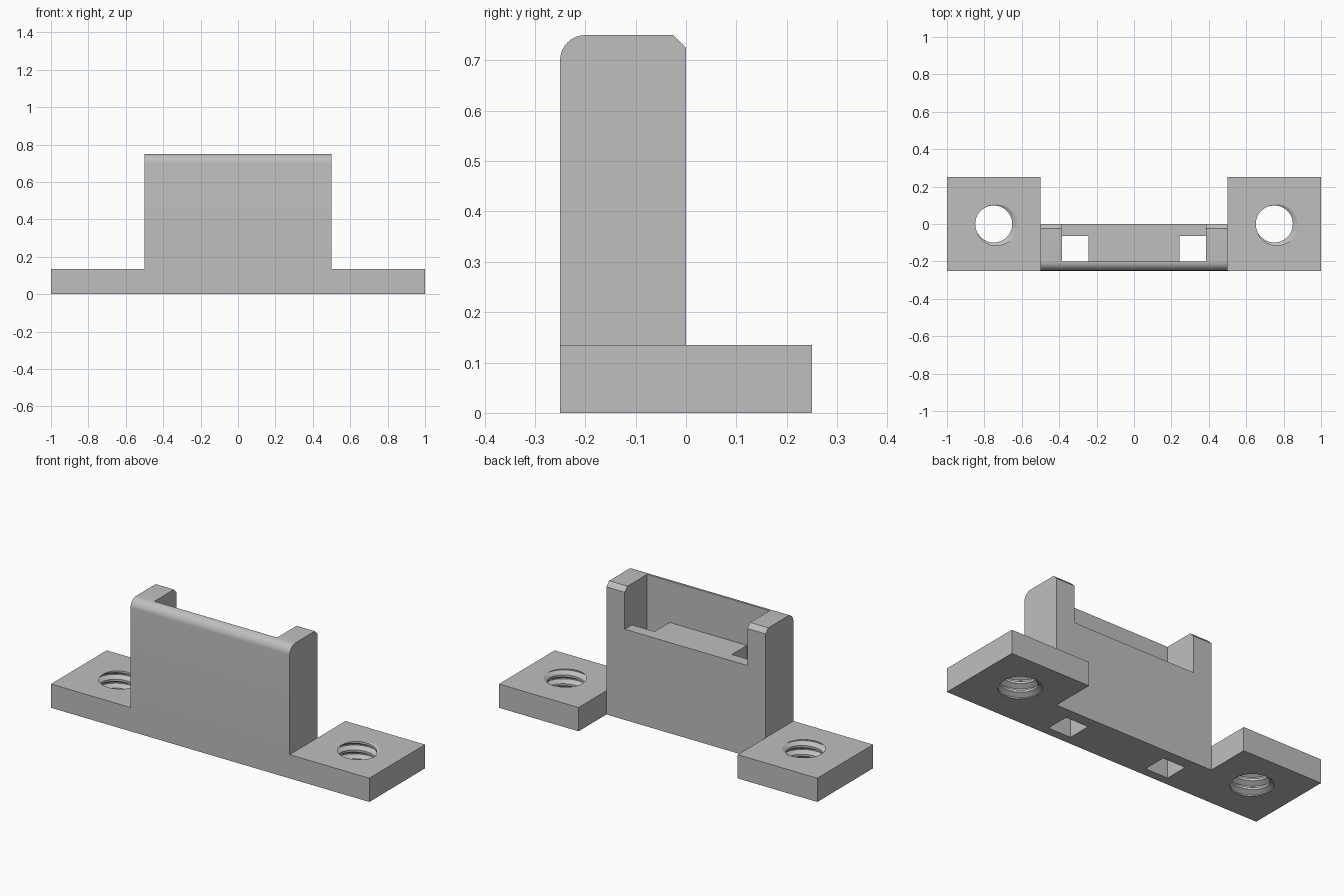
import bpy, bmesh
from math import sin, cos, pi, radians
from mathutils import Vector

if "Cube" in bpy.data.objects:
    bpy.data.objects.remove(bpy.data.objects["Cube"], do_unlink=True)

grey = bpy.data.materials.new("light grey")
grey.use_nodes = True
colour = (0.52, 0.52, 0.52, 1)
grey.diffuse_color = colour
grey.node_tree.nodes["Principled BSDF"].inputs["Base Color"].default_value = colour

TAB_H, WALL_H, FRONT = 0.135, 0.75, -0.25


def make(name, bm):
    bmesh.ops.recalc_face_normals(bm, faces=bm.faces)
    mesh = bpy.data.meshes.new(name)
    bm.to_mesh(mesh)
    bm.free()
    mesh.materials.append(grey)
    obj = bpy.data.objects.new(name, mesh)
    bpy.context.collection.objects.link(obj)
    return obj


def box(name, lo, hi):
    bm = bmesh.new()
    bmesh.ops.create_cube(bm, size=1)
    lo, hi = Vector(lo), Vector(hi)
    bmesh.ops.scale(bm, vec=hi - lo, verts=bm.verts)
    bmesh.ops.translate(bm, vec=(lo + hi) / 2, verts=bm.verts)
    return make(name, bm)


def extruded_x(name, profile, half):
    bm = bmesh.new()
    face = bm.faces.new([bm.verts.new((-half, y, z)) for y, z in profile])
    ext = bmesh.ops.extrude_face_region(bm, geom=[face])
    moved = [v for v in ext["geom"] if isinstance(v, bmesh.types.BMVert)]
    bmesh.ops.translate(bm, vec=(2 * half, 0, 0), verts=moved)
    return make(name, bm)


def thread_cutter(name, cx, major=0.125, minor=0.099, pitch=0.05, n=48, turns=7):
    """Closed solid with a helical V thread, longer than the tab is thick."""
    shape = [(-1 / 16, major), (1 / 16, major), (3 / 8, minor), (5 / 8, minor)]
    k, rows = len(shape), len(shape) * turns
    start = -0.1122
    bm = bmesh.new()
    verts = {}

    def vert(j, i):
        if i == n:
            j, i = j + k, 0
        if (j, i) not in verts:
            offset, r = shape[j % k]
            a = 2 * pi * i / n
            z = start + pitch * (j // k + offset + i / n)
            verts[j, i] = bm.verts.new((cx + r * cos(a), r * sin(a), z))
        return verts[j, i]

    for j in range(rows):
        for i in range(n):
            bm.faces.new([vert(j, i), vert(j, i + 1), vert(j + 1, i + 1), vert(j + 1, i)])
    # Fan caps close the stepped ends
    for j, z in ((0, start - pitch), (rows, start + pitch * (turns + 2))):
        loop = [vert(j, i) for i in range(n)] + [vert(j + s, 0) for s in range(k, 0, -1)]
        centre = bm.verts.new((cx, 0, z))
        for a, b in zip(loop, loop[1:] + loop[:1]):
            bm.faces.new([a, b, centre])
    return make(name, bm)


def combine(target, tool, operation):
    mod = target.modifiers.new(operation.lower(), "BOOLEAN")
    mod.operation, mod.solver, mod.object = operation, "EXACT", tool
    bpy.context.view_layer.objects.active = target
    bpy.ops.object.modifier_apply(modifier=mod.name)
    bpy.data.objects.remove(tool, do_unlink=True)


# Upright block: rounded front top edge, chamfered back top edge
radius, chamfer, steps = 0.05, 0.025, 10
profile = [(0, 0), (0, WALL_H - chamfer), (-chamfer, WALL_H)]
for s in range(steps + 1):
    a = pi / 2 * (1 + s / steps)
    profile.append((FRONT + radius + radius * cos(a), WALL_H - radius + radius * sin(a)))
profile.append((FRONT, 0))
bracket = extruded_x("bracket", profile, 0.5)

# Mounting tabs
for side in (-1, 1):
    x0, x1 = sorted((side * 0.5, side))
    combine(bracket, box("tab", (x0, FRONT, 0), (x1, -FRONT, TAB_H)), "UNION")

# Pocket open at the top and back
combine(bracket, box("pocket", (-0.385, -0.2, 0.515), (0.385, 0.1, 1)), "DIFFERENCE")

# Square shafts down through the block and threaded holes in the tabs
for side in (-1, 1):
    x0, x1 = sorted((side * 0.243, side * 0.385))
    combine(bracket, box("shaft", (x0, -0.2, -0.1), (x1, -0.065, 0.6)), "DIFFERENCE")
    combine(bracket, thread_cutter("thread", side * 0.75), "DIFFERENCE")

bpy.ops.object.select_all(action="DESELECT")
bracket.select_set(True)
bpy.context.view_layer.objects.active = bracket
bpy.ops.object.shade_smooth_by_angle(angle=radians(30))
